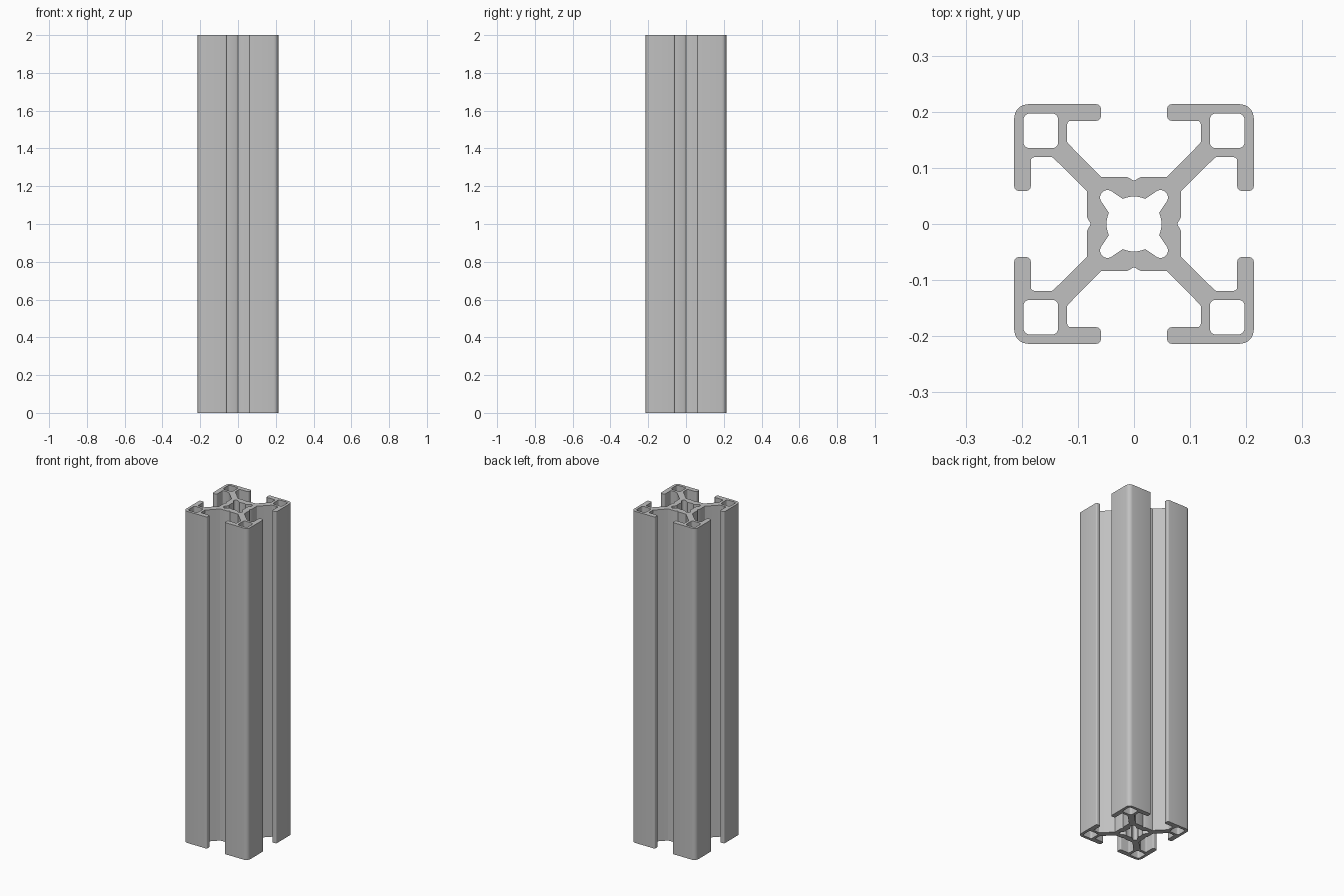
import bpy
import bmesh
import math
from mathutils import Vector

if "Cube" in bpy.data.objects:
    bpy.data.objects.remove(bpy.data.objects["Cube"], do_unlink=True)

HALF = 0.2135    # half width of the extrusion
LENGTH = 2.0


def arc(cx, cy, r, start, end, steps):
    angles = [math.radians(start + (end - start) * i / steps) for i in range(steps + 1)]
    return [Vector((cx + r * math.cos(a), cy + r * math.sin(a))) for a in angles]


def rounded(corners, steps=5):
    """Closed outline with each (x, y, radius) corner filleted."""
    out = []
    for i, (x, y, r) in enumerate(corners):
        p = Vector((x, y))
        if r == 0:
            out.append(p)
            continue
        a = (Vector(corners[i - 1][:2]) - p).normalized()
        b = (Vector(corners[(i + 1) % len(corners)][:2]) - p).normalized()
        half = a.angle(b) / 2
        centre = p + (a + b).normalized() * r / math.sin(half)
        reach = r / math.tan(half)
        u, v = p + a * reach - centre, p + b * reach - centre
        sweep = u.angle(v)
        for k in range(steps + 1):
            t = k / steps
            out.append(centre + (u * math.sin((1 - t) * sweep) + v * math.sin(t * sweep)) / math.sin(sweep))
    return out


def quarter_turns(points):
    """Repeat a quarter outline four times around the axis."""
    out = []
    for turn in range(4):
        for x, y, *rest in points:
            for _ in range(turn):
                x, y = -y, x
            out.append((x, y, *rest))
    return out


# Outer outline: groove notch, core wall, diagonal web, slot lip, outer corner
eighth = [
    (0.077, 0, 0), (0.084, 0.0125, 0), (0.084, 0.059, 0.003),
    (0.145, 0.119, 0.003), (0.184, 0.119, 0.006), (0.184, 0.059, 0.008),
    (HALF, 0.059, 0.008),
]
mirrored = [(y, x, r) for x, y, r in reversed(eighth[1:])]
outer = rounded(quarter_turns(eighth + [(HALF, HALF, 0.025)] + mirrored))

# Core bore: round walls with a lobe toward each corner
bore = quarter_turns(arc(0.047, 0.047, 0.0135, -45, 135, 12) + arc(0, 0, 0.049, 66, 114, 6))
outlines = [outer, bore]

# Square hollow in each corner
for sx in (-1, 1):
    for sy in (-1, 1):
        square = [(0.135, 0.135), (0.197, 0.135), (0.197, 0.197), (0.135, 0.197)]
        outlines.append(rounded([(sx * x, sy * y, 0.011) for x, y in square]))

# Extrude the filled profile
curve = bpy.data.curves.new("profile", "CURVE")
curve.dimensions = "2D"
curve.fill_mode = "BOTH"
curve.extrude = LENGTH / 2
for points in outlines:
    spline = curve.splines.new("POLY")
    spline.points.add(len(points) - 1)
    for target, p in zip(spline.points, points):
        target.co = (p[0], p[1], 0, 1)
    spline.use_cyclic_u = True
helper = bpy.data.objects.new("profile", curve)
bpy.context.collection.objects.link(helper)
bpy.context.view_layer.update()
graph = bpy.context.evaluated_depsgraph_get()
mesh = bpy.data.meshes.new_from_object(helper.evaluated_get(graph))
bpy.data.objects.remove(helper, do_unlink=True)

# Weld caps to walls and stand the bar on the ground
bm = bmesh.new()
bm.from_mesh(mesh)
bmesh.ops.remove_doubles(bm, verts=bm.verts, dist=0.00005)
bmesh.ops.translate(bm, verts=bm.verts, vec=(0, 0, LENGTH / 2))
bmesh.ops.recalc_face_normals(bm, faces=bm.faces)
bm.to_mesh(mesh)
bm.free()

# Aluminium colour
colour = (0.53, 0.53, 0.53, 1)
metal = bpy.data.materials.new("aluminium grey")
metal.use_nodes = True
metal.diffuse_color = colour
metal.node_tree.nodes["Principled BSDF"].inputs["Base Color"].default_value = colour
mesh.materials.clear()
mesh.materials.append(metal)

bar = bpy.data.objects.new("slotted_bar", mesh)
bpy.context.collection.objects.link(bar)
bpy.ops.object.select_all(action="DESELECT")
bar.select_set(True)
bpy.context.view_layer.objects.active = bar
bpy.ops.object.shade_smooth_by_angle(angle=math.radians(30))
